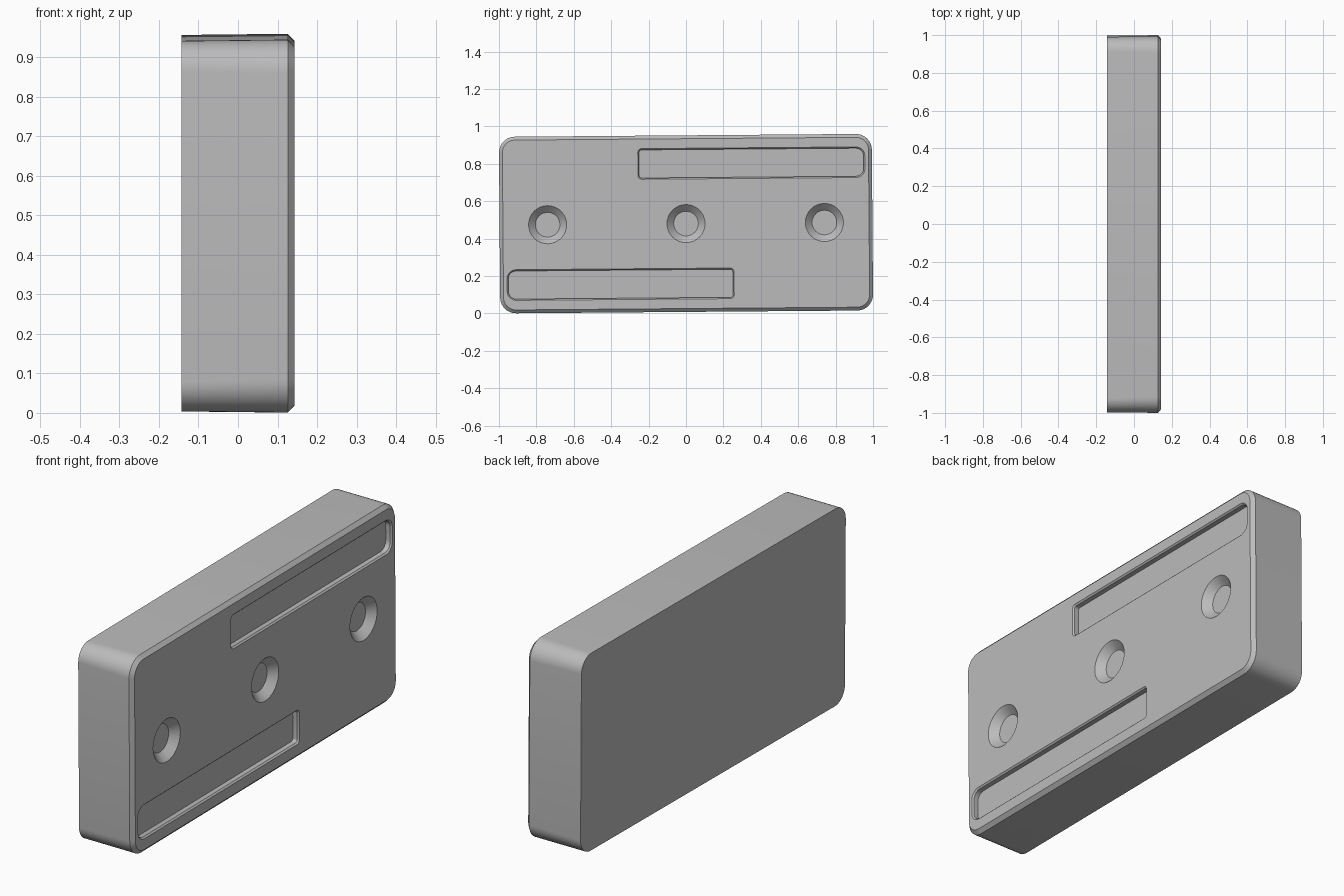
import bpy, bmesh, math

if "Cube" in bpy.data.objects:
    bpy.data.objects.remove(bpy.data.objects["Cube"])

grey = bpy.data.materials.new("plain grey")
grey.use_nodes = True
GREY = (0.5, 0.5, 0.5, 1)
grey.diffuse_color = GREY
grey.node_tree.nodes["Principled BSDF"].inputs["Base Color"].default_value = GREY

FACE = 0.143          # x of the detailed face
MID_Z = 0.48
TILT = math.radians(0.46)


def rounded_rect(half_y, half_z, radii, segs=8):
    """Outline with corner radii ordered top +y, top -y, bottom -y, bottom +y."""
    pts = []
    signs = [(1, 1), (-1, 1), (-1, -1), (1, -1)]
    for i, ((sy, sz), r) in enumerate(zip(signs, radii)):
        for k in range(segs + 1):
            a = math.pi / 2 * (i + k / segs)
            pts.append((sy * (half_y - r) + r * math.cos(a),
                        sz * (half_z - r) + r * math.sin(a)))
    return pts


def circle(r, segs=32):
    return [(r * math.cos(2 * math.pi * k / segs), r * math.sin(2 * math.pi * k / segs))
            for k in range(segs)]


def loft(name, rings, y=0, z=0):
    """Closed solid through (x, outline) rings running along +x."""
    bm = bmesh.new()
    loops = [[bm.verts.new((x, py + y, pz + z)) for py, pz in outline] for x, outline in rings]
    n = len(loops[0])
    for a, b in zip(loops, loops[1:]):
        for i in range(n):
            bm.faces.new((a[i], a[(i + 1) % n], b[(i + 1) % n], b[i]))
    bm.faces.new(loops[0][::-1])
    bm.faces.new(loops[-1])
    bmesh.ops.recalc_face_normals(bm, faces=bm.faces[:])
    me = bpy.data.meshes.new(name)
    bm.to_mesh(me)
    bm.free()
    me.materials.append(grey)
    ob = bpy.data.objects.new(name, me)
    bpy.context.collection.objects.link(ob)
    return ob


# Slab with slight draft and a chamfered front rim
def slab_ring(inset, radius):
    return rounded_rect(0.9968 - inset, 0.472 - inset, [radius] * 4, 10)


slab = loft("mounting_block", [
    (-FACE, slab_ring(0.003, 0.075)),
    (FACE - 0.017, slab_ring(0, 0.085)),
    (FACE, slab_ring(0.018, 0.067)),
])

cutters = []

# Two long recesses, point-symmetric about the centre
for s in (1, -1):
    def slot(grow):
        outer, inner = 0.04 + grow, 0.013 + grow
        radii = [outer, inner, inner, outer] if s > 0 else [inner, outer, outer, inner]
        return rounded_rect(0.6 + grow, 0.075 + grow, radii, 5)
    cutters.append(loft("slot_cutter", [
        (FACE - 0.03, slot(0)), (FACE - 0.007, slot(0)),
        (FACE, slot(0.007)), (FACE + 0.05, slot(0.007)),
    ], s * 0.352, s * 0.321))

# Three countersunk screw seats
for y in (-0.74, 0, 0.74):
    cutters.append(loft("screw_cutter", [
        (FACE - 0.036, circle(0.066)), (FACE, circle(0.102)), (FACE + 0.05, circle(0.102)),
    ], y))

bpy.ops.object.select_all(action="DESELECT")
slab.select_set(True)
bpy.context.view_layer.objects.active = slab
for c in cutters:
    c.hide_render = True
    mod = slab.modifiers.new("cut", "BOOLEAN")
    mod.operation = "DIFFERENCE"
    mod.solver = "EXACT"
    mod.object = c
    bpy.ops.object.modifier_apply(modifier=mod.name)
    bpy.data.objects.remove(c)

bpy.ops.object.shade_smooth_by_angle(angle=math.radians(25))
slab.rotation_euler.x = TILT
slab.location.z = MID_Z
